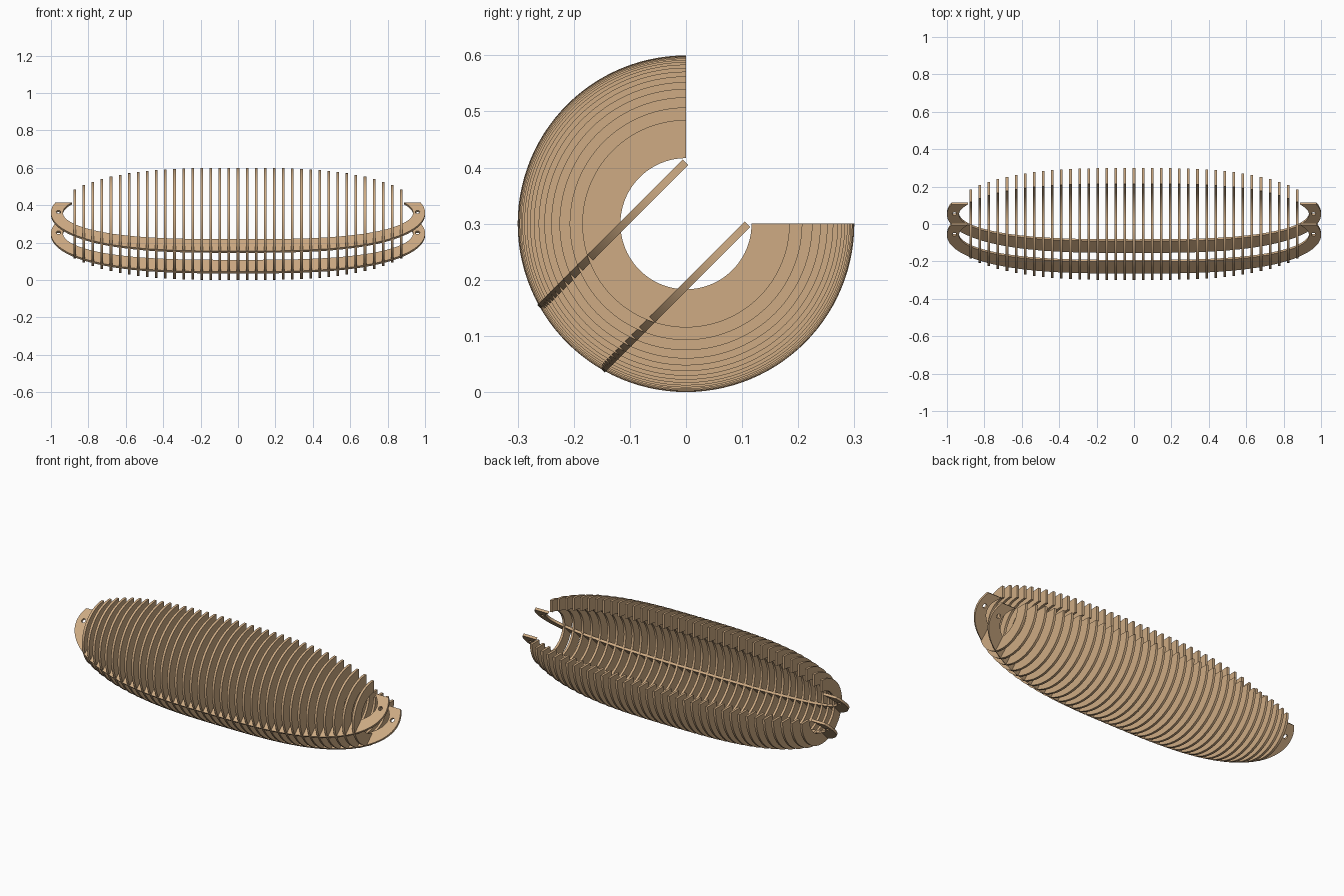
import bpy
from math import pi, sin, cos, acos, sqrt, radians, copysign

if "Cube" in bpy.data.objects:
    bpy.data.objects.remove(bpy.data.objects["Cube"])

AXIS_Z = 0.3             # height of the body's long axis
THICK = 0.014            # sheet thickness
OUTER = (0.3, 1.0237)    # radius and half length of the outer body
INNER = (0.215, 0.981)   # radius and half length of the hollow
RIBS, PITCH = 37, 0.0485
OFFSET = 0.078           # distance of each rail from the axis
RAIL_END = 0.077         # how far rail ends reach past the axis

wood = bpy.data.materials.new("light wood")
wood.use_nodes = True
COLOUR = (0.62, 0.41, 0.23, 1)
wood.diffuse_color = COLOUR
wood.node_tree.nodes["Principled BSDF"].inputs["Base Color"].default_value = COLOUR


def sheet(name, loops, location, rotation):
    """Cut a flat sheet from closed outlines; later loops are holes."""
    curve = bpy.data.curves.new(name, 'CURVE')
    curve.dimensions = '2D'
    curve.fill_mode = 'BOTH'
    curve.extrude = THICK / 2
    for loop in loops:
        spline = curve.splines.new('POLY')
        spline.points.add(len(loop) - 1)
        for point, (x, y) in zip(spline.points, loop):
            point.co = (x, y, 0, 1)
        spline.use_cyclic_u = True
    curve.materials.append(wood)
    obj = bpy.data.objects.new(name, curve)
    bpy.context.collection.objects.link(obj)
    obj.location, obj.rotation_euler = location, rotation
    bpy.ops.object.select_all(action='DESELECT')
    obj.select_set(True)
    bpy.context.view_layer.objects.active = obj
    bpy.ops.object.convert(target='MESH')
    bpy.ops.object.shade_smooth_by_angle(angle=radians(30))


def arc(radius, start, end, steps, cx=0, cy=0):
    angles = [start + (end - start) * i / steps for i in range(steps + 1)]
    return [(cx + radius * cos(a), cy + radius * sin(a)) for a in angles]


def body_radius(x, body):
    radius, length = body
    return radius * sqrt(1 - (abs(x) / length) ** 3)


def rail_edge(body, steps=100):
    """Body outline where a plane parallel to the axis slices it."""
    radius, length = body
    depth = sqrt(radius ** 2 - OFFSET ** 2)
    reach = length * (depth / radius) ** (2 / 3)
    limit = acos(-RAIL_END / depth)
    points = []
    for i in range(steps + 1):
        t = limit * (2 * i / steps - 1)
        points.append((copysign(reach * abs(sin(t)) ** (2 / 3), t), -depth * cos(t)))
    return points


# Three-quarter ring ribs, open at the upper back
for i in range(RIBS):
    x = (i - RIBS // 2) * PITCH
    outline = (arc(body_radius(x, OUTER), pi / 2, 2 * pi, 84)
               + arc(body_radius(x, INNER), 2 * pi, pi / 2, 84))
    sheet(f"rib_{i + 1}", [outline], (x, 0, AXIS_Z), (pi / 2, 0, pi / 2))

# Two slanted crescent rails with a hole near each end
outline = rail_edge(OUTER) + rail_edge(INNER)[::-1]
holes = [arc(0.012, 0, 2 * pi * 23 / 24, 23, side * 0.96, 0.006) for side in (-1, 1)]
for name, side in (("upper_rail", 1), ("lower_rail", -1)):
    shift = side * OFFSET / sqrt(2)
    sheet(name, [outline] + holes, (0, -shift, AXIS_Z + shift), (pi / 4, 0, 0))
